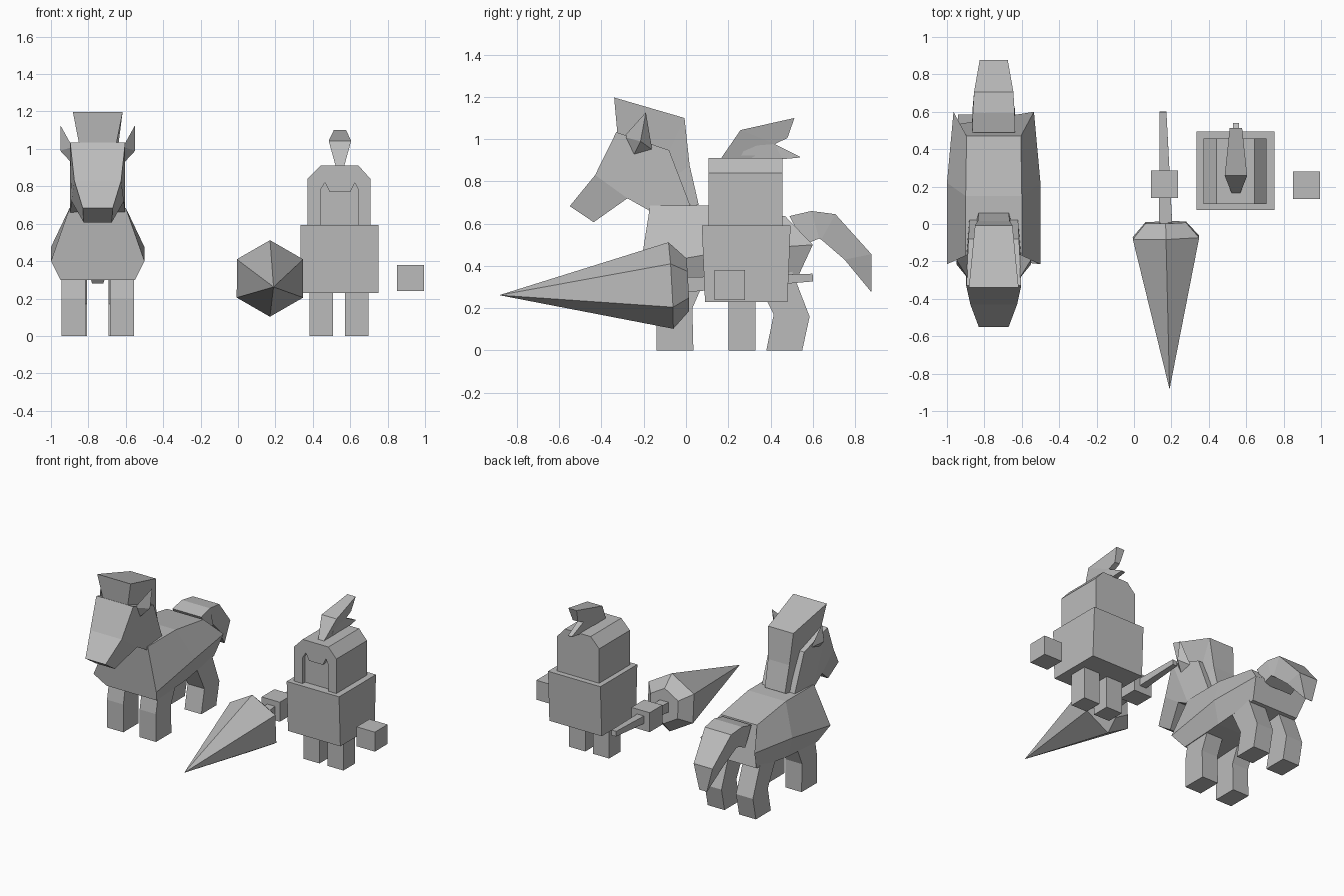
import bpy, bmesh, math
from mathutils import Vector

if "Cube" in bpy.data.objects:
    bpy.data.objects.remove(bpy.data.objects["Cube"])

stone = bpy.data.materials.new("plain_grey")
stone.use_nodes = True
GREY = (0.5, 0.5, 0.5, 1)
stone.diffuse_color = GREY
stone.node_tree.nodes["Principled BSDF"].inputs["Base Color"].default_value = GREY


def finish(name, bm):
    bmesh.ops.remove_doubles(bm, verts=bm.verts, dist=0.0005)
    bmesh.ops.recalc_face_normals(bm, faces=bm.faces)
    mesh = bpy.data.meshes.new(name)
    bm.to_mesh(mesh)
    bm.free()
    mesh.materials.append(stone)
    obj = bpy.data.objects.new(name, mesh)
    bpy.context.collection.objects.link(obj)
    return obj


def loft(name, rings):
    """Skin equal-sized rings of points and cap both ends."""
    bm = bmesh.new()
    rows = [[bm.verts.new(p) for p in ring] for ring in rings]
    n = len(rows[0])
    for a, b in zip(rows, rows[1:]):
        for i in range(n):
            j = (i + 1) % n
            bm.faces.new((a[i], a[j], b[j], b[i]))
    bm.faces.new(rows[0])
    bm.faces.new(rows[-1])
    return finish(name, bm)


def sym_loft(name, cx, sections):
    """Sections of (half width, y, z), mirrored about x = cx."""
    return loft(name, [[(cx + w, y, z) for w, y, z in s] +
                       [(cx - w, y, z) for w, y, z in reversed(s)] for s in sections])


def box(name, x0, x1, y0, y1, z0, z1, inset=0):
    """Box whose bottom may be drawn in along y."""
    def ring(a, b, z):
        return [(x0, a, z), (x1, a, z), (x1, b, z), (x0, b, z)]
    return loft(name, [ring(y0 + inset, y1 - inset, z0), ring(y0, y1, z1)])


def prism(name, outline, y0, y1):
    return loft(name, [[(x, y, z) for x, z in outline] for y in (y0, y1)])


# ---- Horse ----
HX = -0.75
sym_loft("horse_body", HX, [
    [(.15, -.17, .685), (.25, -.215, .40), (.20, -.14, .30)],
    [(.15, .15, .685), (.25, .22, .475), (.20, .2, .32)],
    [(.145, .47, .635), (.215, .60, .50), (.185, .535, .36)]])
sym_loft("horse_head", HX, [
    [(.08, -.55, .683), (.075, -.437, .607)],
    [(.125, -.43, .83), (.14, -.277, .72)],
    [(.147, -.33, 1.033), (.147, -.17, .66)],
    [(.135, -.08, .948), (.13, .03, .66)]])
sym_loft("horse_mane", HX, [
    [(.133, -.34, 1.197), (.10, -.325, 1.03)],
    [(.10, -.007, 1.10), (.10, -.08, .94)],
    [(.085, .017, .877), (.095, -.06, .816)],
    [(.08, .06, .69), (.09, .026, .68)]])
sym_loft("horse_tail", HX, [
    [(.115, .49, .636), (.115, .56, .50)],
    [(.112, .593, .66), (.112, .63, .53)],
    [(.105, .707, .645), (.10, .64, .525)],
    [(.075, .877, .456), (.075, .75, .43)],
    [(.03, .877, .28), (.03, .874, .28)]])

for side, label in ((1, "left"), (-1, "right")):
    sym_loft("horse_front_leg_" + label, HX + side * .13, [
        [(.065, -.14, 0), (.065, .035, 0)],
        [(.065, -.14, .2), (.065, .03, .2)],
        [(.065, -.11, .36), (.065, .10, .36)]])
    sym_loft("horse_rear_leg_" + label, HX + side * .125, [
        [(.067, .38, 0), (.067, .55, 0)],
        [(.067, .415, .17), (.067, .585, .16)],
        [(.067, .31, .38), (.067, .50, .38)]])
    # Ear: hull of a pointed outer edge and a base on the head
    bm = bmesh.new()
    for w, y, z in ((.2, -.19, 1.127), (.2, -.215, .99), (.135, -.295, 1.01),
                    (.135, -.25, .92), (.135, -.16, .95)):
        bm.verts.new((HX + side * w, y, z))
    bmesh.ops.convex_hull(bm, input=bm.verts)
    finish("horse_ear_" + label, bm)

# ---- Rider ----
RX = .54
box("rider_torso", .335, .752, .075, .495, .23, .592, inset=.015)
helmet = [(.372, .59), (.372, .84), (.44, .91), (.645, .91), (.708, .84), (.708, .59)]
opening = [(.645, .59), (.645, .78), (.625, .82), (.60, .77),
           (.49, .77), (.465, .82), (.44, .78), (.44, .59)]
prism("rider_helmet", helmet, .135, .456)
prism("rider_helmet_front", helmet + opening, .107, .135)
for side, label in ((1, "left"), (-1, "right")):
    cx = RX + side * .095
    box("rider_leg_" + label, cx - .064, cx + .064, .20, .33, 0, .24)
box("rider_left_hand", .85, .995, .135, .28, .24, .38)
box("rider_right_hand", .09, .235, .14, .285, .25, .39)

# Plume: two feathers sharing a base
sym_loft("plume_upper", .545, [
    [(.022, .163, .905), (.022, .30, .905)],
    [(.06, .258, 1.043), (.022, .42, .977)],
    [(.033, .513, 1.10), (.02, .48, 1.005)]])
sym_loft("plume_lower", .545, [
    [(.03, .30, .99), (.02, .25, .905)],
    [(.022, .42, .977), (.02, .456, .905)],
    [(.015, .54, .917), (.015, .538, .913)]])

# ---- Lance ----
tip = Vector((.19, -.88, .262))
end = Vector((.155, .60, .345))
axis = (end - tip).normalized()
across = axis.cross(Vector((0, 0, 1))).normalized()
up = across.cross(axis)


def lance_ring(t, radius, n, turn):
    c = tip + axis * t
    return [c + radius * (across * math.sin(a) + up * math.cos(a))
            for a in (turn + math.tau * i / n for i in range(n))]


loft("lance_cone", [lance_ring(0, .001, 6, 0), lance_ring(.81, .205, 6, 0),
                    lance_ring(.89, .125, 6, 0)])
loft("lance_handle", [lance_ring(.88, .05, 4, math.pi / 4),
                      lance_ring((end - tip).length, .026, 4, math.pi / 4)])
